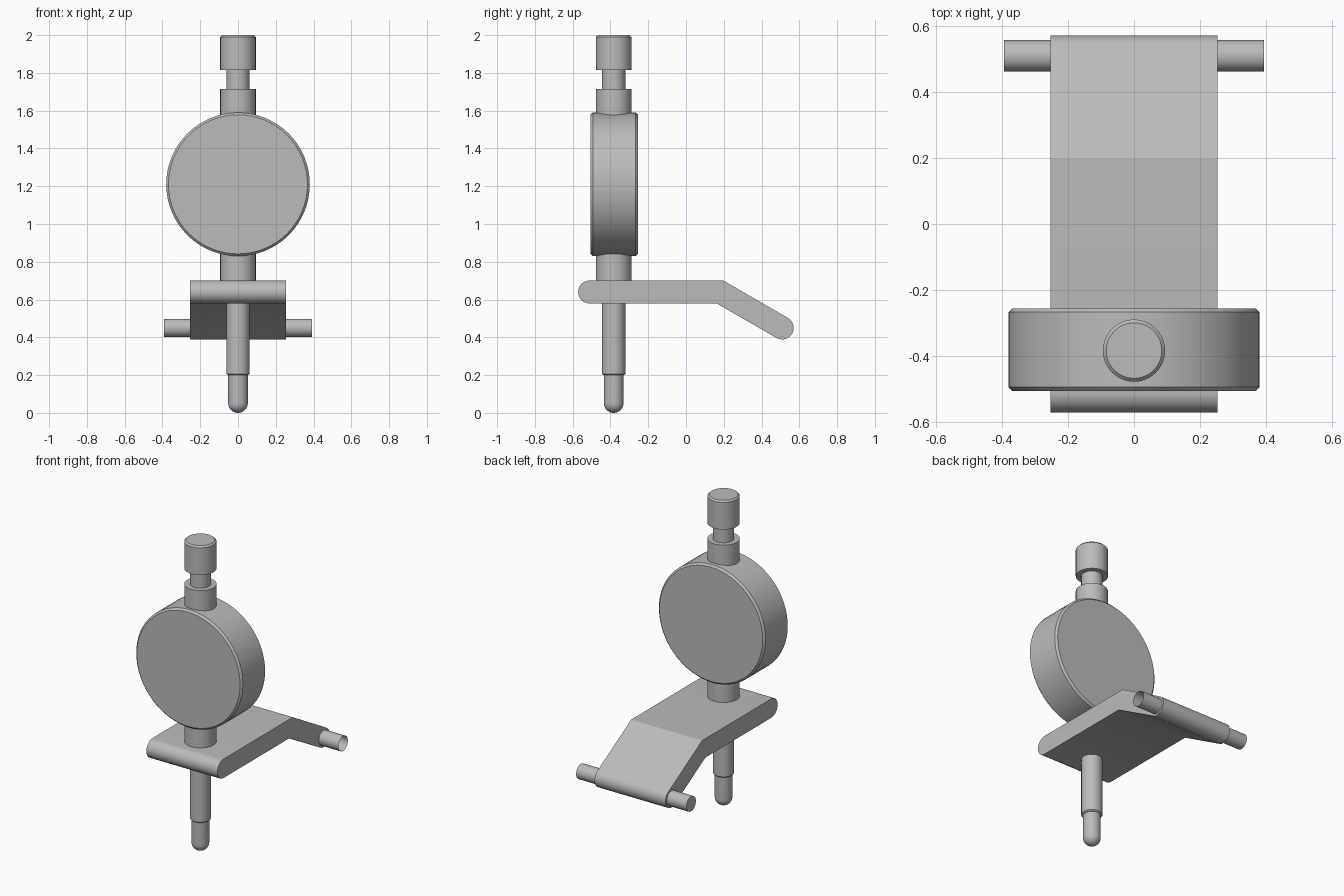
import bpy, bmesh
from math import sin, cos, pi, radians
from mathutils import Matrix, Vector

cube = bpy.data.objects.get("Cube")
if cube:
    bpy.data.objects.remove(cube, do_unlink=True)

metal = bpy.data.materials.new("grey metal")
metal.use_nodes = True
GREY = (0.5, 0.5, 0.5, 1)
metal.diffuse_color = GREY
metal.node_tree.nodes["Principled BSDF"].inputs["Base Color"].default_value = GREY

STEM_Y = -0.383
SEGMENTS = 64


def finish(name, bm, flip_check=True):
    if flip_check:
        bmesh.ops.recalc_face_normals(bm, faces=bm.faces)
    mesh = bpy.data.meshes.new(name)
    bm.to_mesh(mesh)
    bm.free()
    mesh.materials.append(metal)
    obj = bpy.data.objects.new(name, mesh)
    bpy.context.collection.objects.link(obj)
    bpy.ops.object.select_all(action='DESELECT')
    obj.select_set(True)
    bpy.context.view_layer.objects.active = obj
    bpy.ops.object.shade_smooth_by_angle(angle=radians(30))
    return obj


def lathe(name, profile, matrix):
    """Spin (radius, height) points around local z, then place the result."""
    bm = bmesh.new()
    verts = [bm.verts.new((r, 0, h)) for r, h in profile]
    edges = [bm.edges.new(pair) for pair in zip(verts, verts[1:])]
    bmesh.ops.spin(bm, geom=verts + edges, cent=(0, 0, 0), axis=(0, 0, 1),
                   angle=2 * pi, steps=SEGMENTS, use_duplicate=False)
    bmesh.ops.remove_doubles(bm, verts=bm.verts, dist=0.0001)
    bmesh.ops.transform(bm, matrix=matrix, verts=bm.verts)
    return finish(name, bm)


def arc(cx, cz, r, start, end, steps):
    angles = [radians(start + (end - start) * i / steps) for i in range(steps + 1)]
    return [(cx + r * cos(a), cz + r * sin(a)) for a in angles]


upright = Matrix.Translation((0, STEM_Y, 0))

# Contact tip with a domed end
lathe("contact_tip", arc(0, 0.052, 0.052, -90, 0, 12) + [(0.052, 0.205), (0, 0.205)], upright)

# Lower stem with a small chamfer at its foot
lathe("lower_stem", [(0, 0.2), (0.055, 0.2), (0.062, 0.207), (0.062, 0.6), (0, 0.6)], upright)

# Collar running behind the dial, neck, and knob
lathe("collar", [(0, 0.68), (0.094, 0.68), (0.094, 1.715), (0, 1.715)], upright)
lathe("neck", [(0, 1.7), (0.062, 1.7), (0.062, 1.83), (0, 1.83)], upright)
lathe("knob", [(0, 1.815), (0.094, 1.815), (0.094, 1.99), (0.084, 2), (0, 2)], upright)

# Round dial case, chamfered on both rims
half = 0.125
rim = [(0, -half), (0.368, -half), (0.38, -half + 0.012),
       (0.38, half - 0.012), (0.368, half), (0, half)]
lathe("dial_case", rim, Matrix.Translation((0, -0.38, 1.21)) @ Matrix.Rotation(pi / 2, 4, 'X'))

# Bent bracket: a side profile in y and z, extruded across x
R = 0.061
PIN_Y, PIN_Z = 0.509, 0.45
outline = arc(-0.51, 0.64, R, 90, 270, 20)
outline += [(0.163, 0.579)]
outline += arc(PIN_Y, PIN_Z, R, -120, 60, 20)
outline += [(0.197, 0.701)]
bm = bmesh.new()
side = bm.faces.new([bm.verts.new((-0.253, y, z)) for y, z in outline])
new = bmesh.ops.extrude_face_region(bm, geom=[side])["geom"]
bmesh.ops.translate(bm, vec=Vector((0.506, 0, 0)),
                    verts=[v for v in new if isinstance(v, bmesh.types.BMVert)])
finish("bracket", bm)

# Cross pin, a sleeve closed at one end and open at the other
sideways = Matrix.Translation((0, PIN_Y, PIN_Z)) @ Matrix.Rotation(pi / 2, 4, 'Y')
lathe("cross_pin", [(0, -0.393), (0.048, -0.393), (0.048, 0.393)], sideways)
